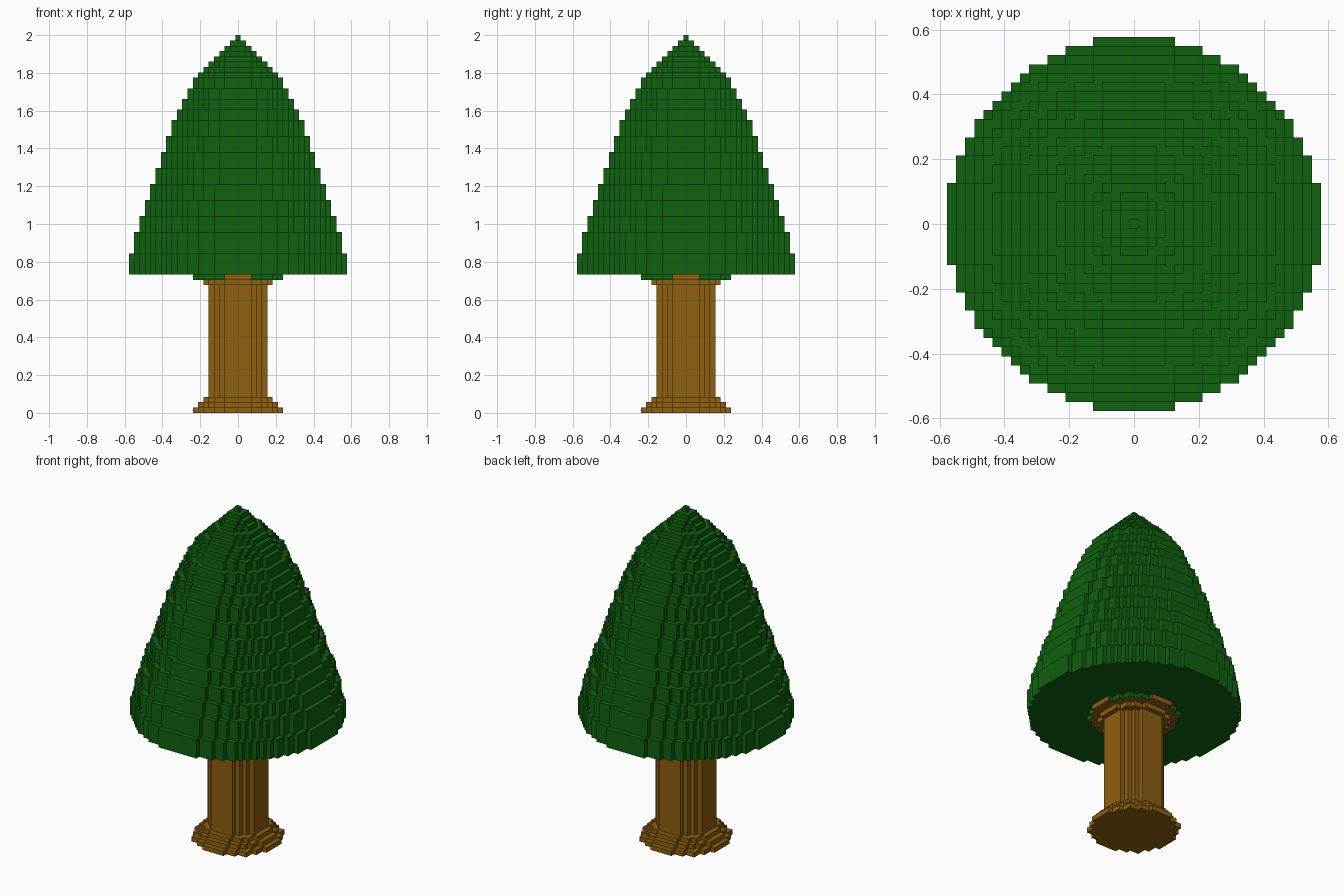
import bpy, bmesh

if "Cube" in bpy.data.objects:
    bpy.data.objects.remove(bpy.data.objects["Cube"])

S = 2 / 71  # size of one block


def material(name, rgb):
    m = bpy.data.materials.new(name)
    m.diffuse_color = (*rgb, 1)
    m.use_nodes = True
    m.node_tree.nodes["Principled BSDF"].inputs["Base Color"].default_value = m.diffuse_color
    return m


brown = material("bark brown", (0.27, 0.115, 0.005))
green = material("leaf green", (0.005, 0.12, 0.005))


def disc(r):
    """Set of grid cells in a round layer; a negative radius is empty."""
    if r < 0:
        return set()
    lim = (r + 0.5) ** 2
    return {(x, y) for x in range(-r, r + 1) for y in range(-r, r + 1)
            if x * x + y * y <= lim}


def stack(name, z0, layers, below, above, mats, rule):
    """Outer skin of stacked block discs; layers = (radius, height) pairs."""
    bm = bmesh.new()

    def quad(pts, idx):
        f = bm.faces.new([bm.verts.new((px * S, py * S, pz * S)) for px, py, pz in pts])
        f.material_index = idx

    def cap(cells, z, up):
        for x, y in cells:
            a, b, c, d = x - .5, x + .5, y - .5, y + .5
            p = [(a, c, z), (b, c, z), (b, d, z), (a, d, z)]
            quad(p if up else p[::-1], rule(z, None, up))

    radii = [below] + [r for r, _ in layers] + [above]
    z = z0
    for i, (r, h) in enumerate(layers, 1):
        cells = disc(r)
        cap(cells - disc(radii[i - 1]), z, False)
        cap(cells - disc(radii[i + 1]), z + h, True)
        for x, y in cells:
            for dx, dy in ((1, 0), (-1, 0), (0, 1), (0, -1)):
                if (x + dx, y + dy) not in cells:
                    mx, my = x + dx / 2, y + dy / 2
                    tx, ty = -dy / 2, dx / 2
                    reach = abs(x * dx + y * dy)
                    quad([(mx - tx, my - ty, z), (mx + tx, my + ty, z),
                          (mx + tx, my + ty, z + h), (mx - tx, my - ty, z + h)],
                         rule(z, reach, False))
        z += h
    bmesh.ops.remove_doubles(bm, verts=bm.verts, dist=1e-5)
    me = bpy.data.meshes.new(name)
    bm.to_mesh(me)
    bm.free()
    for m in mats:
        me.materials.append(m)
    ob = bpy.data.objects.new(name, me)
    bpy.context.collection.objects.link(ob)
    return ob


# Trunk with flared root and collar; collar sides are leafy except the four flats
stack("trunk", 0, [(8, 1), (7, 1), (6, 1), (5, 21), (6, 1), (8, 1)], -1, 20,
      [brown, green],
      lambda z, reach, up: 1 if z == 25 and reach is not None and reach < 8 else 0)

# Leafy crown: rounded cone getting steadily steeper to its pointed tip
crown = [(20, 4), (19, 4)]
crown += [(r, 3) for r in range(18, 11, -1)]
crown += [(r, 2) for r in range(11, 7, -1)]
crown += [(r, 1) for r in range(7, -1, -1)]
stack("leafy_crown", 26, crown, 8, -1, [green], lambda z, reach, up: 0)
